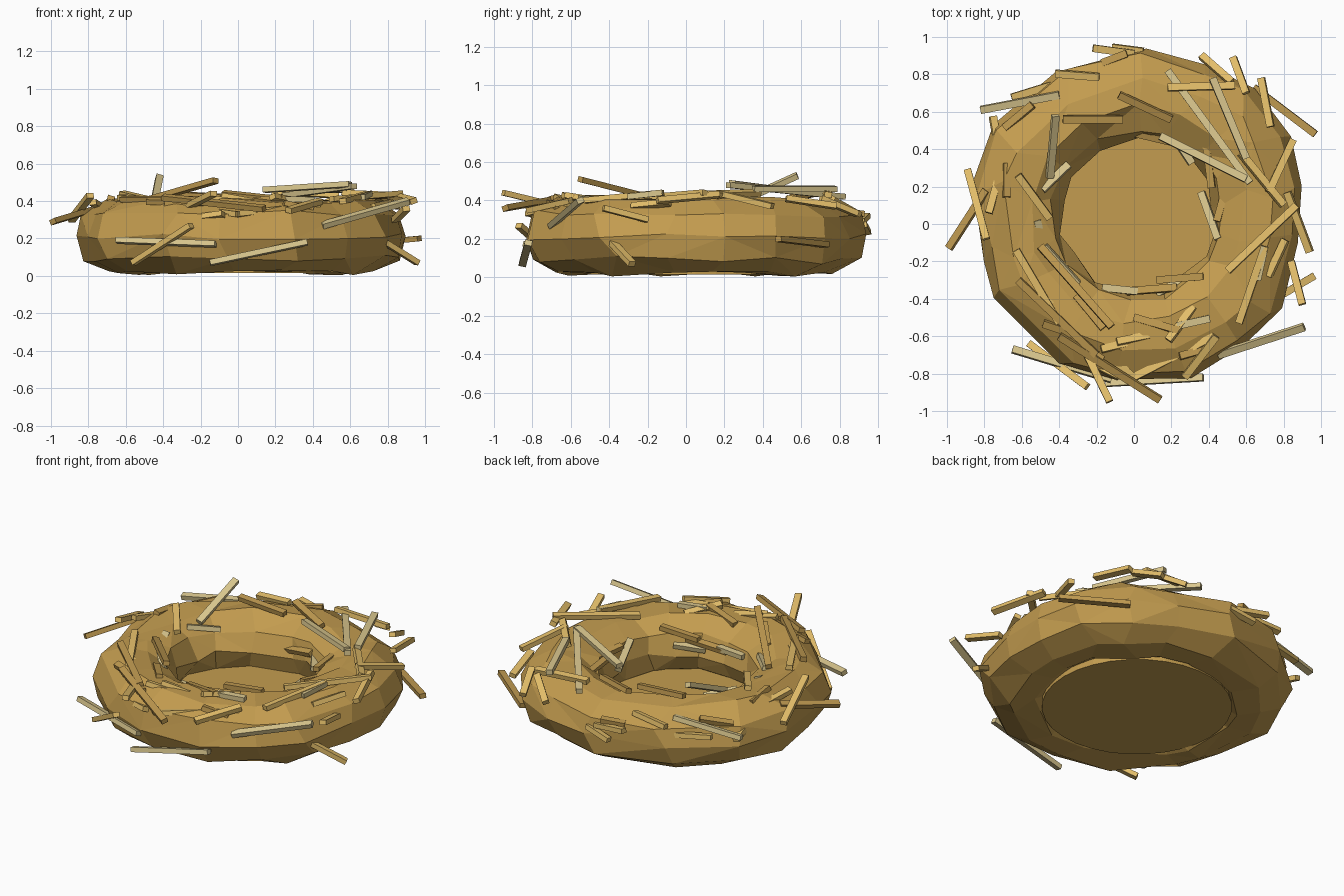
import bpy
import bmesh
import random
from math import sin, cos, pi, radians
from mathutils import Vector, Matrix

random.seed(11)
if "Cube" in bpy.data.objects:
    bpy.data.objects.remove(bpy.data.objects["Cube"], do_unlink=True)


def make_material(name, rgb):
    mat = bpy.data.materials.new(name)
    mat.use_nodes = True
    colour = (*rgb, 1)
    mat.diffuse_color = colour
    mat.node_tree.nodes["Principled BSDF"].inputs["Base Color"].default_value = colour
    return mat


def add_object(name, bm, mat):
    bmesh.ops.recalc_face_normals(bm, faces=bm.faces)
    mesh = bpy.data.meshes.new(name)
    bm.to_mesh(mesh)
    bm.free()
    mesh.materials.append(mat)
    obj = bpy.data.objects.new(name, mesh)
    bpy.context.collection.objects.link(obj)
    return obj


nest_brown = make_material("nest brown", (0.55, 0.335, 0.079))
gold = make_material("gold straw", (0.78, 0.52, 0.145))
pale = make_material("pale straw", (0.7, 0.57, 0.27))
brown = make_material("brown straw", (0.52, 0.32, 0.08))

CENTRE = Vector((0.02, 0.05, 0.21))
INNER, HEIGHT = 0.415, 0.2


def tube_point(around, tube, outer=0.89, grow=1.0):
    """Point on the nest ring: around the ring, then around its section."""
    r = (outer + INNER) / 2 + (outer - INNER) / 2 * grow * cos(tube)
    return CENTRE + Vector((r * cos(around), r * sin(around), HEIGHT * grow * sin(tube)))


# Lumpy faceted ring: angle and outer radius of each section
outline = [(10, 0.89), (27, 0.92), (47, 0.92), (66, 0.88), (87, 0.89), (120, 0.88),
           (148, 0.91), (169, 0.9), (197, 0.86), (210, 0.89), (242, 0.9), (262, 0.89),
           (288, 0.92), (309, 0.9), (327, 0.92), (350, 0.87)]
SIDES = 10
bm = bmesh.new()
rings = []
for i, (angle, outer) in enumerate(outline):
    ring = []
    for j in range(SIDES):
        # The outermost corner stays put, the others wander
        loose = 0 if j == 0 else 1
        around = radians(angle + loose * random.uniform(-5, 5))
        tube = 2 * pi * (j + random.uniform(-0.14, 0.14)) / SIDES
        p = tube_point(around, tube, outer, 1 + loose * random.uniform(-0.07, 0.1))
        p.z = max(p.z, 0.005 + 0.02 * (i % 2))
        ring.append(bm.verts.new(p))
    rings.append(ring)
for a, b in zip(rings, rings[1:] + rings[:1]):
    for j in range(SIDES):
        k = (j + 1) % SIDES
        bm.faces.new((a[j], b[j], b[k], a[k]))
bmesh.ops.triangulate(bm, faces=random.sample(list(bm.faces), len(bm.faces) // 2))
add_object("nest_ring", bm, nest_brown)

# Flat floor disc
bm = bmesh.new()
bmesh.ops.create_cone(bm, cap_ends=True, segments=32, radius1=0.55, radius2=0.55, depth=0.08,
                      matrix=Matrix.Translation((CENTRE.x, CENTRE.y, 0.055)))
add_object("nest_floor", bm, nest_brown)


def add_straw(bm, start, end, thick=0.039):
    """Square-section straw between two points, rolled a little."""
    axis = end - start
    turn = axis.to_track_quat("Y", "Z").to_matrix().to_4x4()
    roll = Matrix.Rotation(random.uniform(-0.4, 0.4), 4, "Y")
    size = Matrix.Diagonal((thick, axis.length, thick * 0.75, 1))
    bmesh.ops.create_cube(bm, size=1,
                          matrix=Matrix.Translation((start + end) / 2) @ turn @ roll @ size)


# Long loose straws: start x, y, z and end x, y, z in hundredths
gold_straws = [
    (-89, 29, 30, -79, -8, 43), (-63, -14, 42, -40, -53, 40), (-27, -66, 37, -13, -95, 44),
    (-50, -38, 40, 0, -82, 33), (0, -82, 33, 43, -60, 38), (56, -53, 40, 70, -12, 44),
    (50, -25, 41, 87, 10, 44), (72, -42, 22, 96, -28, 7), (-56, -64, 7, -25, -87, 27),
    (18, 73, 45, 54, 74, 43), (82, 17, 43, 94, -15, 40), (-62, 26, 44, -45, 3, 40),
    (27, -82, 35, 44, -60, 40), (57, 38, 44, 80, 10, 43), (68, 78, 37, 73, 52, 41),
    (-22, 94, 32, 0, 91, 29), (84, -20, 30, 90, -43, 36), (85, 45, 37, 72, 17, 44),
    (53, 89, 33, 60, 70, 41), (36, 90, 33, 52, 76, 41),
]
pale_straws = [
    (-82, 61, 31, -40, 69, 36), (-45, 25, 38, -42, 58, 53), (-65, -67, 19, -12, -83, 17),
    (-15, -85, 7, 37, -82, 18), (45, -70, 27, 91, -55, 40), (18, 82, 42, 62, 22, 48),
    (42, 78, 46, 60, 35, 46), (14, 47, 46, 60, 24, 49), (66, -30, 42, 70, -12, 44),
    (-52, 2, 38, -47, -20, 32), (-48, -12, 38, -30, -32, 34), (36, 17, 26, 45, -8, 33),
    (-17, -34, 29, 2, -36, 29),
]
brown_straws = [
    (-99, -13, 29, -79, 18, 35), (-50, -12, 40, -12, -55, 51), (-40, -60, 42, 14, -94, 36),
    (64, 73, 17, 97, 48, 20), (-38, 56, 44, -6, 56, 42), (12, -30, 34, 37, -28, 36),
    (-62, -30, 41, -20, -70, 41), (0, -50, 39, 24, -57, 42), (-8, 69, 44, 20, 56, 41),
    (-4, -36, 28, 23, -34, 30),
]


def scattered_straw(bm, low, high):
    """Straw lying on the ring between two section angles, roughly along it."""
    around = random.uniform(0, 2 * pi)
    middle = tube_point(around, radians(random.uniform(low, high)))
    heading = around + pi / 2 + random.gauss(0, 0.35)
    along = Vector((cos(heading), sin(heading), random.uniform(-0.25, 0.25)))
    half = along * random.uniform(0.07, 0.13)
    add_straw(bm, middle - half, middle + half)


# Each bundle: long loose straws plus scattered short ones
for name, mat, straws, low, high, count in (
        ("gold_straws", gold, gold_straws, 10, 105, 10),
        ("pale_straws", pale, pale_straws, 70, 185, 4),
        ("brown_straws", brown, brown_straws, 20, 170, 10)):
    bm = bmesh.new()
    for s in straws:
        add_straw(bm, Vector(s[:3]) / 100, Vector(s[3:]) / 100)
    for _ in range(count):
        scattered_straw(bm, low, high)
    add_object(name, bm, mat)
